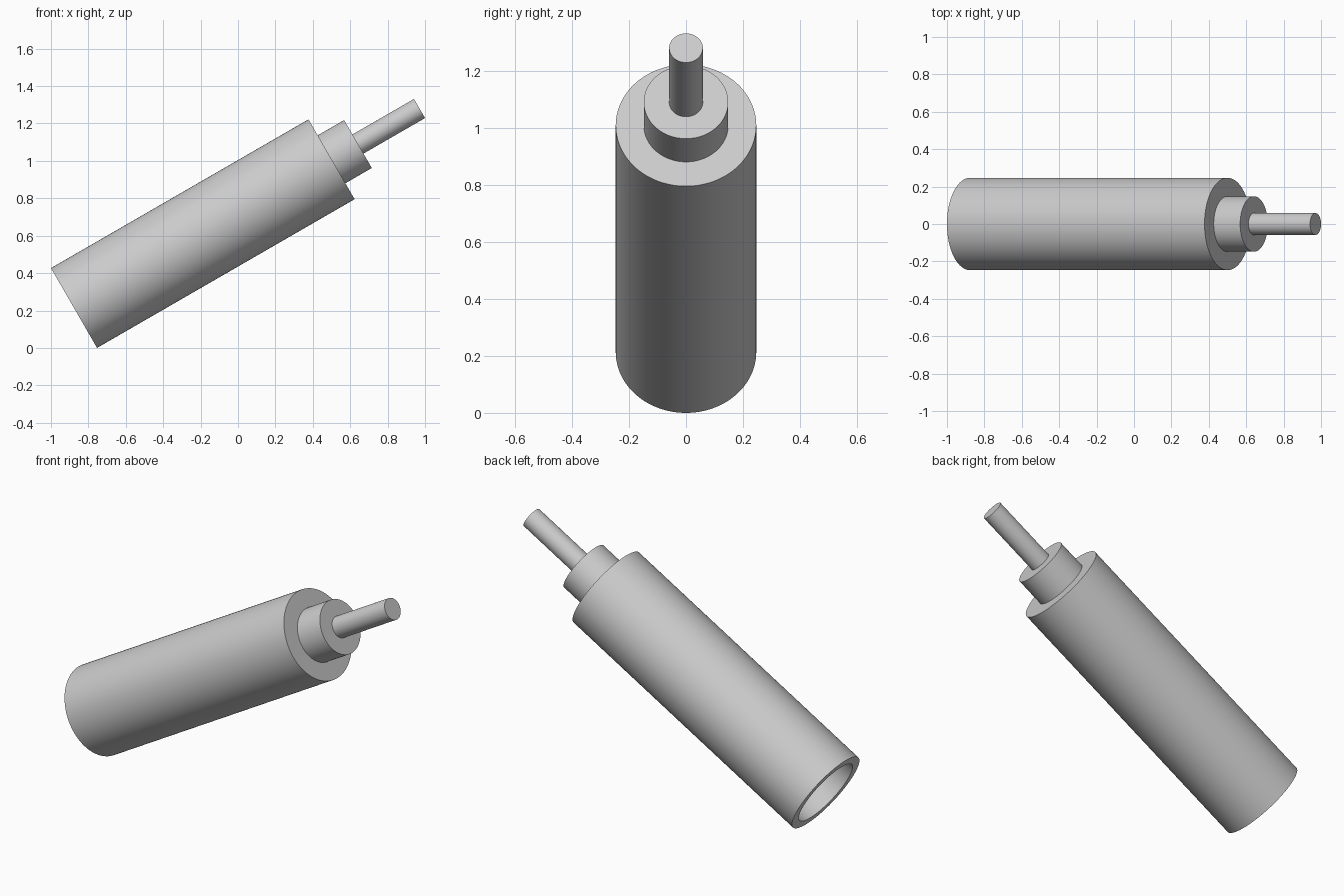
import bpy
import bmesh
import math
from mathutils import Matrix, Vector

cube = bpy.data.objects.get("Cube")
if cube:
    bpy.data.objects.remove(cube, do_unlink=True)

SEGMENTS = 96
BODY_R, BORE_R, COLLAR_R, ROD_R = 0.2465, 0.197, 0.148, 0.059
BODY_END, COLLAR_END, ROD_END = 1.59, 1.753, 2.133
WALL = BODY_R - BORE_R

# The shared axis rises 30 degrees towards +x
TILT = math.radians(30)
base = Vector((-1 + BODY_R * math.sin(TILT), 0, BODY_R * math.cos(TILT)))
PLACE = Matrix.Translation(base) @ Matrix.Rotation(math.pi / 2 - TILT, 4, 'Y')

grey = bpy.data.materials.new("plain grey")
grey.use_nodes = True
colour = (0.6, 0.6, 0.6, 1)
grey.diffuse_color = colour
grey.node_tree.nodes["Principled BSDF"].inputs["Base Color"].default_value = colour


def lathe(name, profile):
    """Revolve (radius, height) points about the tilted axis."""
    bm = bmesh.new()
    verts = [bm.verts.new((r, 0, h)) for r, h in profile]
    edges = [bm.edges.new(pair) for pair in zip(verts, verts[1:])]
    bmesh.ops.spin(bm, geom=verts + edges, cent=(0, 0, 0), axis=(0, 0, 1),
                   angle=math.tau, steps=SEGMENTS, use_duplicate=False)
    bmesh.ops.remove_doubles(bm, verts=bm.verts, dist=0.0001)
    bmesh.ops.recalc_face_normals(bm, faces=bm.faces)
    mesh = bpy.data.meshes.new(name)
    bm.to_mesh(mesh)
    bm.free()
    mesh.materials.append(grey)
    obj = bpy.data.objects.new(name, mesh)
    bpy.context.collection.objects.link(obj)
    obj.matrix_world = PLACE
    bpy.ops.object.select_all(action='DESELECT')
    obj.select_set(True)
    bpy.context.view_layer.objects.active = obj
    bpy.ops.object.shade_smooth_by_angle(angle=math.radians(30))


def solid(name, radius, start, end):
    lathe(name, [(0, start), (radius, start), (radius, end), (0, end)])


# Hollow body, open at the lower end and closed at the upper end
lathe("body_tube", [(0, BODY_END - WALL), (BORE_R, BODY_END - WALL), (BORE_R, 0),
                    (BODY_R, 0), (BODY_R, BODY_END), (0, BODY_END)])

# Stepped collar and thin rod, each seated slightly into the part below
solid("collar", COLLAR_R, BODY_END - 0.02, COLLAR_END)
solid("rod", ROD_R, COLLAR_END - 0.02, ROD_END)
